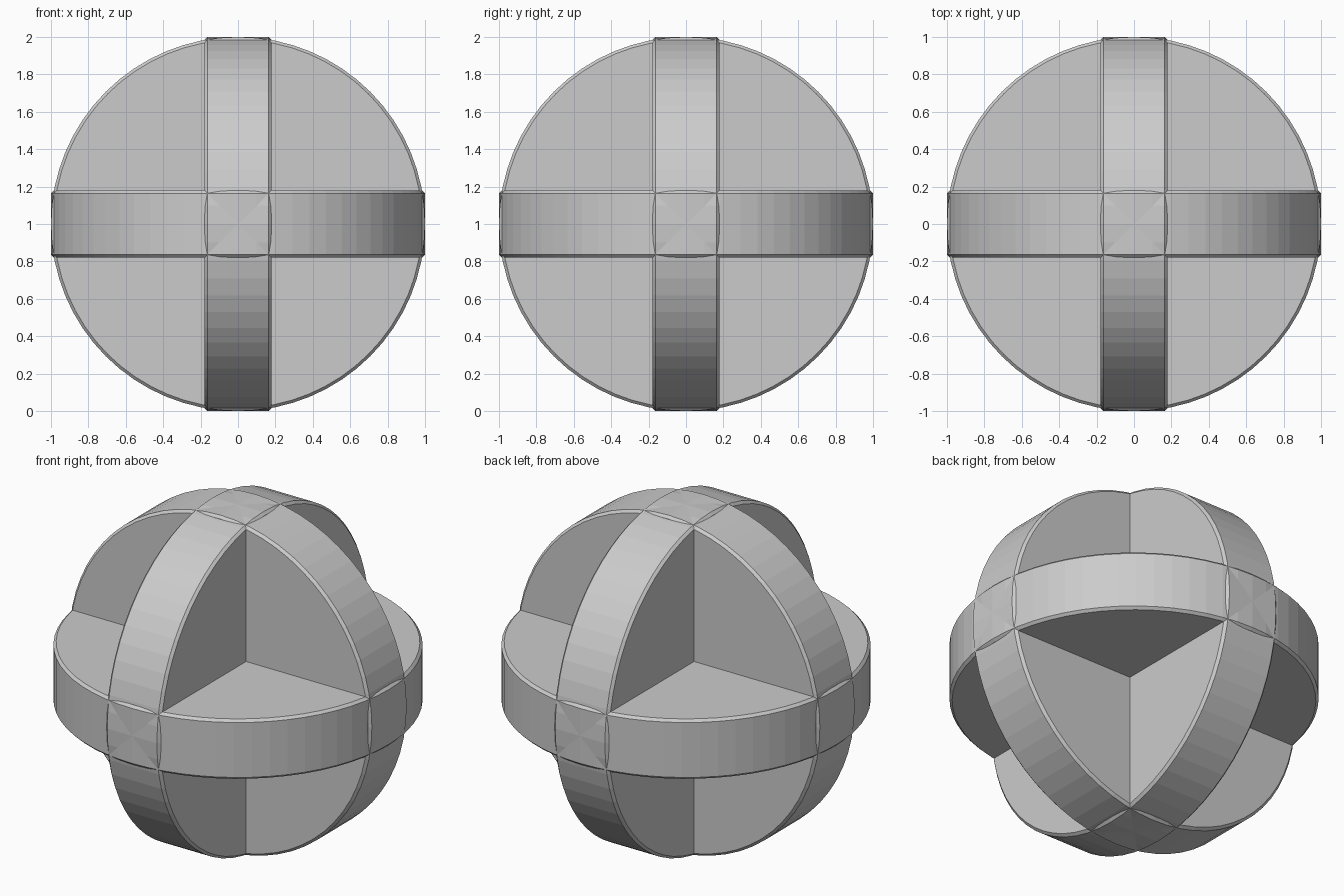
import bpy
from math import pi

if "Cube" in bpy.data.objects:
    bpy.data.objects.remove(bpy.data.objects["Cube"])

RADIUS, HALF_THICKNESS, CHAMFER = 1.0, 0.179, 0.015


def make_disc(name, rotation):
    """Thick 64-sided disc with chamfered rims, centred on the ball."""
    bpy.ops.mesh.primitive_cylinder_add(
        vertices=64, radius=RADIUS, depth=2 * HALF_THICKNESS,
        location=(0, 0, 1), rotation=rotation)
    disc = bpy.context.object
    disc.name = name
    bevel = disc.modifiers.new("rim_chamfer", 'BEVEL')
    bevel.width = CHAMFER
    bevel.segments = 1
    bevel.limit_method = 'ANGLE'
    bevel.angle_limit = pi / 4
    return disc


# Three identical discs crossing at right angles
make_disc("horizontal_disc", (0, 0, 0))
make_disc("front_facing_disc", (pi / 2, 0, 0))
make_disc("side_facing_disc", (0, pi / 2, 0))
